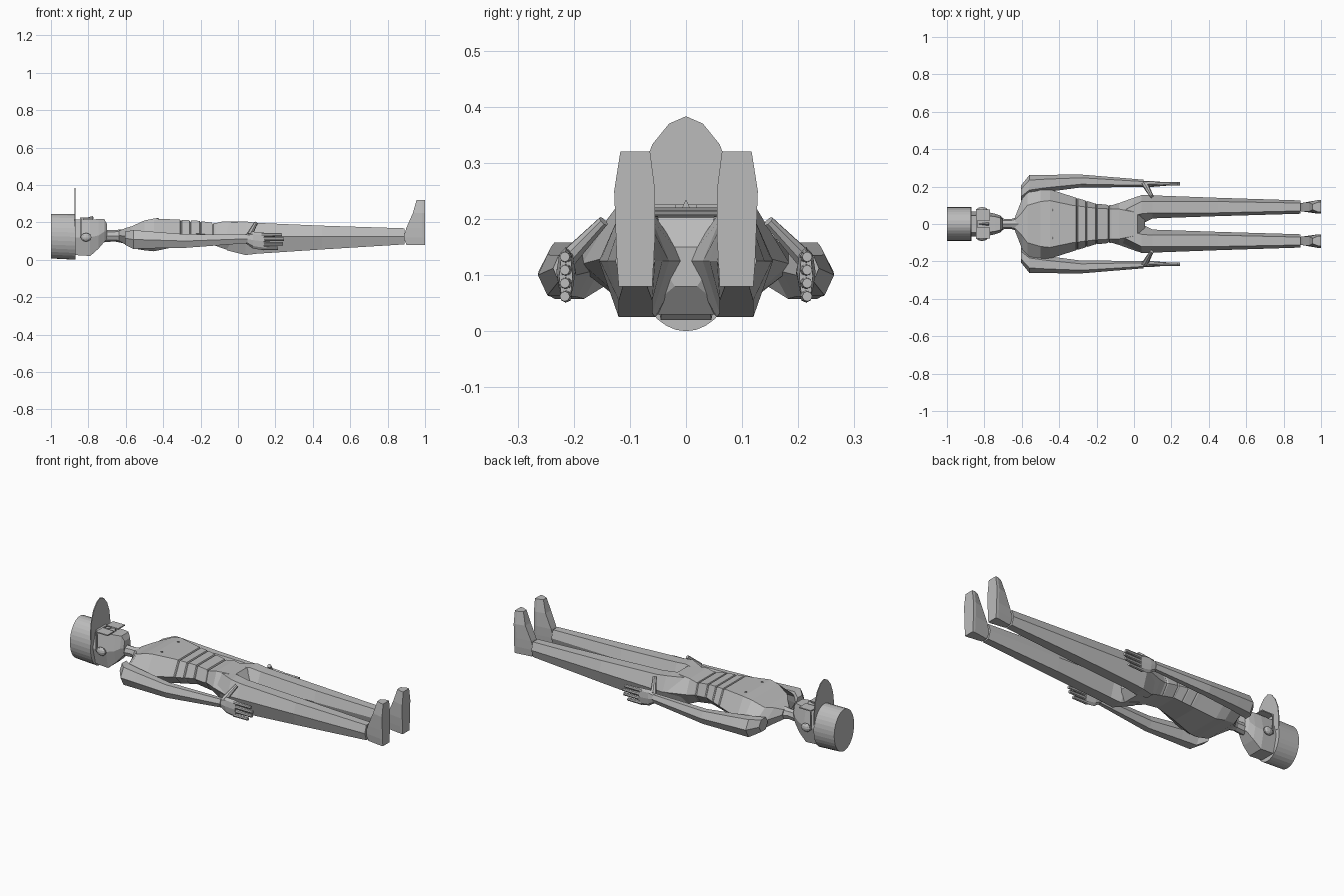
import bpy, bmesh, math
from mathutils import Vector

cube = bpy.data.objects.get("Cube")
if cube:
    bpy.data.objects.remove(cube, do_unlink=True)

grey = bpy.data.materials.new("plain grey")
grey.use_nodes = True
GREY = (0.5, 0.5, 0.5, 1)
grey.diffuse_color = GREY
grey.node_tree.nodes["Principled BSDF"].inputs["Base Color"].default_value = GREY


def make(name, bm):
    bmesh.ops.recalc_face_normals(bm, faces=bm.faces[:])
    me = bpy.data.meshes.new(name)
    bm.to_mesh(me)
    bm.free()
    ob = bpy.data.objects.new(name, me)
    bpy.context.collection.objects.link(ob)
    me.materials.append(grey)
    return ob


def loft(name, rings):
    """Skin a list of equal-length point rings and cap both ends."""
    bm = bmesh.new()
    vs = [[bm.verts.new(p) for p in r] for r in rings]
    n = len(vs[0])
    for a, b in zip(vs, vs[1:]):
        for i in range(n):
            j = (i + 1) % n
            bm.faces.new((a[i], a[j], b[j], b[i]))
    bm.faces.new(vs[0])
    bm.faces.new(vs[-1])
    return make(name, bm)


def oval(x, y, z, ry, rz, n):
    return [(x, y + ry * math.cos(2 * math.pi * i / n),
             z + rz * math.sin(2 * math.pi * i / n)) for i in range(n)]


def body_ring(x, w, top, mid, bot, wt, wb):
    """Eight-sided symmetric section with flat front and back."""
    return [(x, wt, top), (x, w, mid), (x, wb, bot), (x, 0, bot),
            (x, -wb, bot), (x, -w, mid), (x, -wt, top), (x, 0, top)]


def rod(name, a, b, r1, r2, n=8):
    a, b = Vector(a), Vector(b)
    q = (b - a).to_track_quat('Z', 'Y')
    ring = lambda c, r: [c + q @ Vector((r * math.cos(2 * math.pi * i / n),
                                         r * math.sin(2 * math.pi * i / n), 0)) for i in range(n)]
    return loft(name, [ring(a, r1), ring(b, r2)])


def box(name, x0, x1, y0, y1, z0, z1):
    return loft(name, [[(x, y0, z0), (x, y1, z0), (x, y1, z1), (x, y0, z1)] for x in (x0, x1)])


# Hat crown and upright bill
loft("hat_crown", [oval(-1, 0, 0.126, 0.09, 0.119, 32), oval(-0.87, 0, 0.122, 0.09, 0.122, 32)])
half = [(0.088, 0.15), (0.088, 0.22), (0.08, 0.28), (0.06, 0.333), (0.03, 0.37)]
outline = half + [(0, 0.383)] + [(-y, z) for y, z in reversed(half)]
loft("hat_bill", [[(x, y, z) for y, z in outline] for x in (-0.874, -0.869)])

# Head, nose and neck
loft("head", [body_ring(*r) for r in [
    (-0.875, 0.068, 0.215, 0.12, 0.025, 0.045, 0.045),
    (-0.79, 0.066, 0.215, 0.12, 0.02, 0.045, 0.045),
    (-0.745, 0.055, 0.217, 0.13, 0.06, 0.04, 0.04),
    (-0.715, 0.045, 0.217, 0.15, 0.095, 0.032, 0.03),
    (-0.7, 0.03, 0.19, 0.15, 0.11, 0.025, 0.022)]])
loft("nose", [[(x, -w, 0.205), (x, w, 0.205), (x, 0, z)]
              for x, w, z in [(-0.83, 0.006, 0.218), (-0.775, 0.014, 0.235)]])
loft("neck", [oval(-0.73, 0, 0.125, 0.03, 0.033, 8), oval(-0.66, 0, 0.128, 0.026, 0.03, 8),
              oval(-0.6, 0, 0.125, 0.045, 0.04, 8)])

# Torso, with grooves across the belly
keys = [(-0.635, 0.04, 0.155, 0.13, 0.1, 0.025, 0.025),
        (-0.6, 0.13, 0.17, 0.125, 0.08, 0.06, 0.06),
        (-0.57, 0.2, 0.178, 0.12, 0.062, 0.1, 0.1),
        (-0.5, 0.2, 0.21, 0.12, 0.05, 0.12, 0.11),
        (-0.45, 0.185, 0.22, 0.12, 0.045, 0.125, 0.1),
        (-0.33, 0.147, 0.215, 0.13, 0.07, 0.1, 0.08),
        (-0.21, 0.11, 0.208, 0.14, 0.09, 0.085, 0.065),
        (-0.12, 0.1, 0.195, 0.13, 0.075, 0.08, 0.06),
        (-0.08, 0.112, 0.205, 0.125, 0.06, 0.08, 0.07),
        (0.02, 0.148, 0.203, 0.125, 0.03, 0.06, 0.08),
        (0.06, 0.05, 0.15, 0.125, 0.08, 0.02, 0.02)]


def sample(x):
    for a, b in zip(keys, keys[1:]):
        if a[0] <= x <= b[0]:
            t = (x - a[0]) / (b[0] - a[0])
            return [p + (q - p) * t for p, q in zip(a, b)]


sections = [list(k) for k in keys]
for g in (-0.305, -0.255, -0.2, -0.135):
    for dx, dip in ((-0.005, 0), (0, 0.01), (0.005, 0)):
        s = sample(g + dx)
        s[2] -= dip
        s[1] -= dip * 0.5
        sections.append(s)
loft("torso", [body_ring(*s) for s in sorted(sections)])

for side, s in (("left", 1), ("right", -1)):
    # Leg: flat top and bottom, outer ridge, inner ridge
    legs = [(-0.06, 0.01, 0.11, 0.2, 0.05, 0.03, 0.07),
            (0.04, 0.0, 0.155, 0.205, 0.025, 0.055, 0.12),
            (0.1, 0.03, 0.153, 0.197, 0.032, 0.06, 0.12),
            (0.45, 0.042, 0.14, 0.182, 0.055, 0.06, 0.12),
            (0.89, 0.055, 0.126, 0.168, 0.082, 0.07, 0.112)]
    loft(side + "_leg", [[(x, s * yi, 0.125), (x, s * a, top), (x, s * b, top),
                          (x, s * yo, 0.125), (x, s * b, bot), (x, s * a, bot)]
                         for x, yi, yo, top, bot, a, b in legs])
    # Foot: toes point up, sole faces the end
    feet = [(0.08, 0.9, 0.06, 0.12), (0.12, 0.885, 0.058, 0.123), (0.17, 0.9, 0.055, 0.125),
            (0.25, 0.935, 0.055, 0.128), (0.32, 0.955, 0.064, 0.117)]
    loft(side + "_foot", [[(x0, s * (a + 0.012), z), (x0, s * (b - 0.012), z),
                           (0.985, s * b, z), (1, s * b, z), (1, s * a, z), (0.985, s * a, z)]
                          for z, x0, a, b in feet])
    # Arm from shoulder to wrist
    loft(side + "_arm", [oval(x, s * y, z, ry, rz, 6) for x, y, z, ry, rz in [
        (-0.605, 0.165, 0.115, 0.04, 0.04),
        (-0.56, 0.208, 0.108, 0.053, 0.058),
        (-0.47, 0.217, 0.106, 0.046, 0.052),
        (-0.28, 0.23, 0.1, 0.034, 0.042),
        (0.05, 0.217, 0.112, 0.02, 0.027)]])
    # Hand
    loft(side + "_palm", [oval(x, s * 0.214, z, ry, rz, 8) for x, z, ry, rz in [
        (0.04, 0.112, 0.016, 0.024), (0.08, 0.105, 0.017, 0.045),
        (0.14, 0.098, 0.012, 0.048)]])
    for i, tip in enumerate((0.215, 0.24, 0.245, 0.235)):
        z = 0.062 + 0.0235 * i
        rod(f"{side}_finger_{i + 1}", (0.125, s * 0.214, z), (tip, s * 0.216, z), 0.011, 0.009)
    rod(side + "_thumb", (0.06, s * 0.21, 0.13), (0.095, s * 0.147, 0.196), 0.017, 0.01)
    # Ear
    bm = bmesh.new()
    bmesh.ops.create_uvsphere(bm, u_segments=10, v_segments=6, radius=1)
    for v in bm.verts:
        v.co = (-0.812 + v.co.x * 0.03, s * 0.075 + v.co.y * 0.016, 0.12 + v.co.z * 0.023)
    make(side + "_ear", bm)
    # Glasses lens and side arm
    y0, y1 = sorted((s * 0.018, s * 0.078))
    box(side + "_lens", -0.845, -0.77, y0, y1, 0.22, 0.226)
    y0, y1 = sorted((s * 0.073, s * 0.079))
    box(side + "_glasses_arm", -0.845, -0.838, y0, y1, 0.115, 0.224)
    # Chest dot
    rod(side + "_chest_dot", (-0.43, s * 0.075, 0.21), (-0.43, s * 0.075, 0.223), 0.008, 0.006)

box("glasses_bridge", -0.845, -0.838, -0.02, 0.02, 0.22, 0.226)
